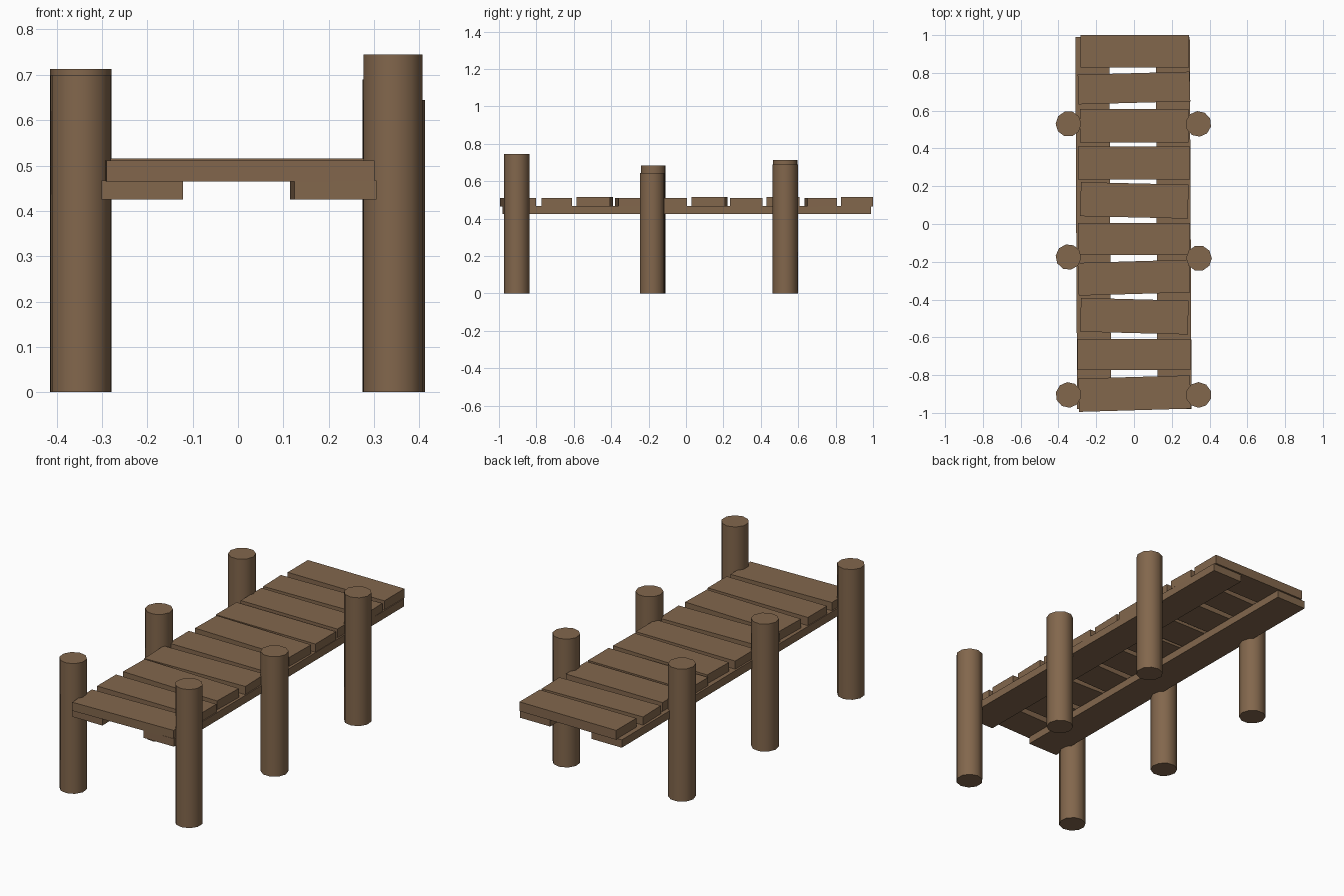
import bpy, math

wood = bpy.data.materials.new("weathered_brown_wood")
wood.diffuse_color = (0.225, 0.135, 0.073, 1)


def beam(name, center, size, angle=0.0):
    bpy.ops.mesh.primitive_cube_add(size=1, location=center, rotation=(0, 0, angle))
    ob = bpy.context.object
    ob.name = name
    ob.scale = size
    bpy.ops.object.transform_apply(location=False, rotation=False, scale=True)
    ob.data.materials.append(wood)


def post(name, x, y, height, turn):
    bpy.ops.mesh.primitive_cylinder_add(vertices=10, radius=0.068, depth=height,
                                        location=(x, y, height / 2), rotation=(0, 0, turn))
    ob = bpy.context.object
    ob.name = name
    ob.data.materials.append(wood)
    bpy.ops.object.shade_smooth_by_angle(angle=math.radians(50))


# Support posts: x, y, height, turn
for name, x, y, h, t in [
    ("front_left_post", -0.347, -0.905, 0.70, 0.1),
    ("front_right_post", 0.342, -0.905, 0.745, 0.0),
    ("middle_left_post", -0.347, -0.175, 0.685, 0.2),
    ("middle_right_post", 0.344, -0.181, 0.645, 0.3),
    ("back_left_post", -0.347, 0.53, 0.713, 0.3),
    ("back_right_post", 0.341, 0.53, 0.69, 0.1),
]:
    post(name, x, y, h, t)

# Long boards under the deck
beam("left_stringer", (-0.216, 0.005, 0.446), (0.18, 1.97, 0.042), 0.005)
beam("right_stringer", (0.21, 0.005, 0.446), (0.18, 1.97, 0.042), 0.005)

# Deck planks, back to front: centre x, centre y, width, depth, angle, top z
planks = [
    (0.003, 0.914, 0.575, 0.172, 0.0, 0.515),
    (0.0, 0.72, 0.592, 0.157, 0.027, 0.511),
    (0.002, 0.519, 0.575, 0.177, 0.0, 0.515),
    (0.0, 0.322, 0.592, 0.175, 0.0, 0.511),
    (0.002, 0.125, 0.57, 0.18, -0.023, 0.515),
    (0.0, -0.08, 0.592, 0.17, 0.0, 0.511),
    (0.0, -0.284, 0.59, 0.173, 0.029, 0.511),
    (0.002, -0.488, 0.57, 0.179, -0.026, 0.515),
    (0.0, -0.691, 0.596, 0.162, 0.0, 0.511),
    (0.003, -0.898, 0.592, 0.176, 0.029, 0.511),
]
for i, (x, y, w, d, a, top) in enumerate(planks):
    bottom = 0.465
    beam(f"deck_plank_{i + 1}", (x, y, (top + bottom) / 2), (w, d, top - bottom), a)
